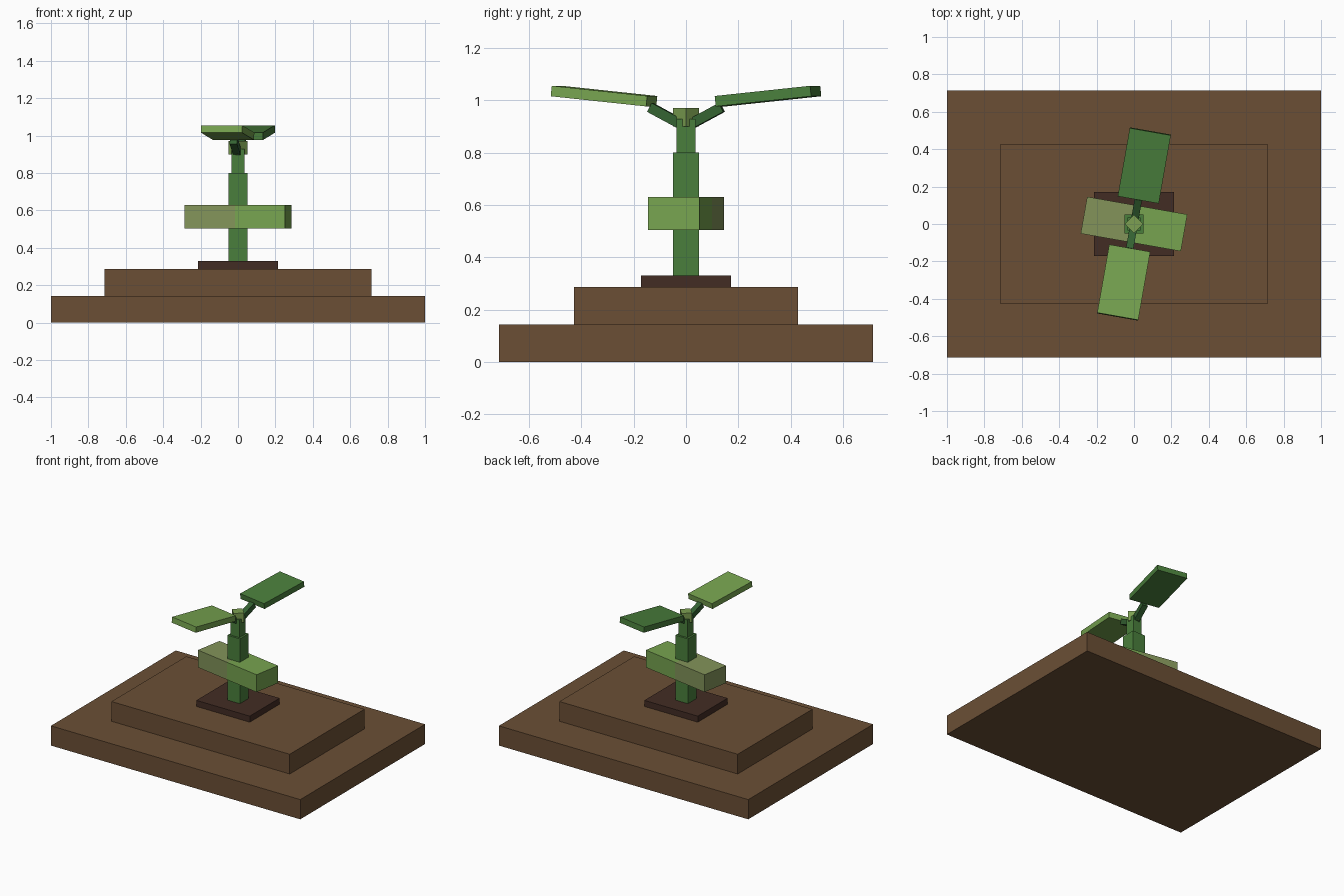
import bpy
from math import radians
from mathutils import Matrix, Vector

cube = bpy.data.objects.get("Cube")
if cube:
    bpy.data.objects.remove(cube, do_unlink=True)


def material(name, rgb):
    """Flat material from 0-255 display values, stored as linear."""
    lin = [((c / 255 + 0.055) / 1.055) ** 2.4 for c in rgb]
    mat = bpy.data.materials.new(name)
    mat.use_nodes = True
    mat.diffuse_color = (*lin, 1)
    bsdf = mat.node_tree.nodes["Principled BSDF"]
    bsdf.inputs["Base Color"].default_value = (*lin, 1)
    bsdf.inputs["Roughness"].default_value = 0.9
    return mat


SOIL = material("soil_brown", (107, 79, 53))
DARK_SOIL = material("dark_soil", (66, 44, 36))
STEM = material("stem_green", (74, 127, 60))
STALK = material("stalk_green", (52, 98, 50))
LIGHT = material("light_leaf_green", (119, 164, 80))
OLIVE = material("olive_green", (131, 148, 90))
BUD = material("bud_green", (125, 160, 82))


def box(name, size, center, mat, turn=0, tilt=0):
    """Box placed at center, tilted about x, then turned with its center about z."""
    bpy.ops.mesh.primitive_cube_add(size=1)
    obj = bpy.context.object
    obj.name = name
    obj.data.transform(Matrix.Diagonal((*size, 1)))
    obj.data.materials.append(mat)
    obj.matrix_world = (Matrix.Rotation(radians(turn), 4, 'Z')
                        @ Matrix.Translation(Vector(center))
                        @ Matrix.Rotation(radians(tilt), 4, 'X'))
    return obj


def slab(name, width, depth, bottom, top, mat, turn=0):
    """Centred upright box between two heights."""
    return box(name, (width, depth, top - bottom), (0, 0, (bottom + top) / 2), mat, turn)


# Stepped ground and planting mound
slab("ground_base", 2, 1.43, 0, 0.143, SOIL)
slab("ground_step", 1.43, 0.857, 0.143, 0.286, SOIL)
slab("mound", 0.428, 0.342, 0.286, 0.33, DARK_SOIL)

# Stem and bud
slab("lower_stem", 0.1, 0.1, 0.33, 0.8, STEM)
slab("upper_stem", 0.072, 0.072, 0.8, 0.928, STEM)
slab("bud", 0.07, 0.07, 0.9, 0.97, BUD, 45)

# Thick lower leaves, one on each side
TURN = -10
for name, side, mat in (("lower_leaf_left", 1, LIGHT), ("lower_leaf_right", -1, OLIVE)):
    box(name, (0.272, 0.2, 0.126), (side * 0.136, 0, 0.567), mat, TURN)

# Upper leaves on slanted stalks, front and back
for name, side, mat in (("front", -1, LIGHT), ("back", 1, STEM)):
    box(name + "_stalk", (0.04, 0.14, 0.038), (0, side * 0.077, 0.94), STALK, TURN, side * 28)
    box(name + "_leaf", (0.223, 0.372, 0.04), (0, side * 0.318, 1.016), mat, TURN, side * 6)
